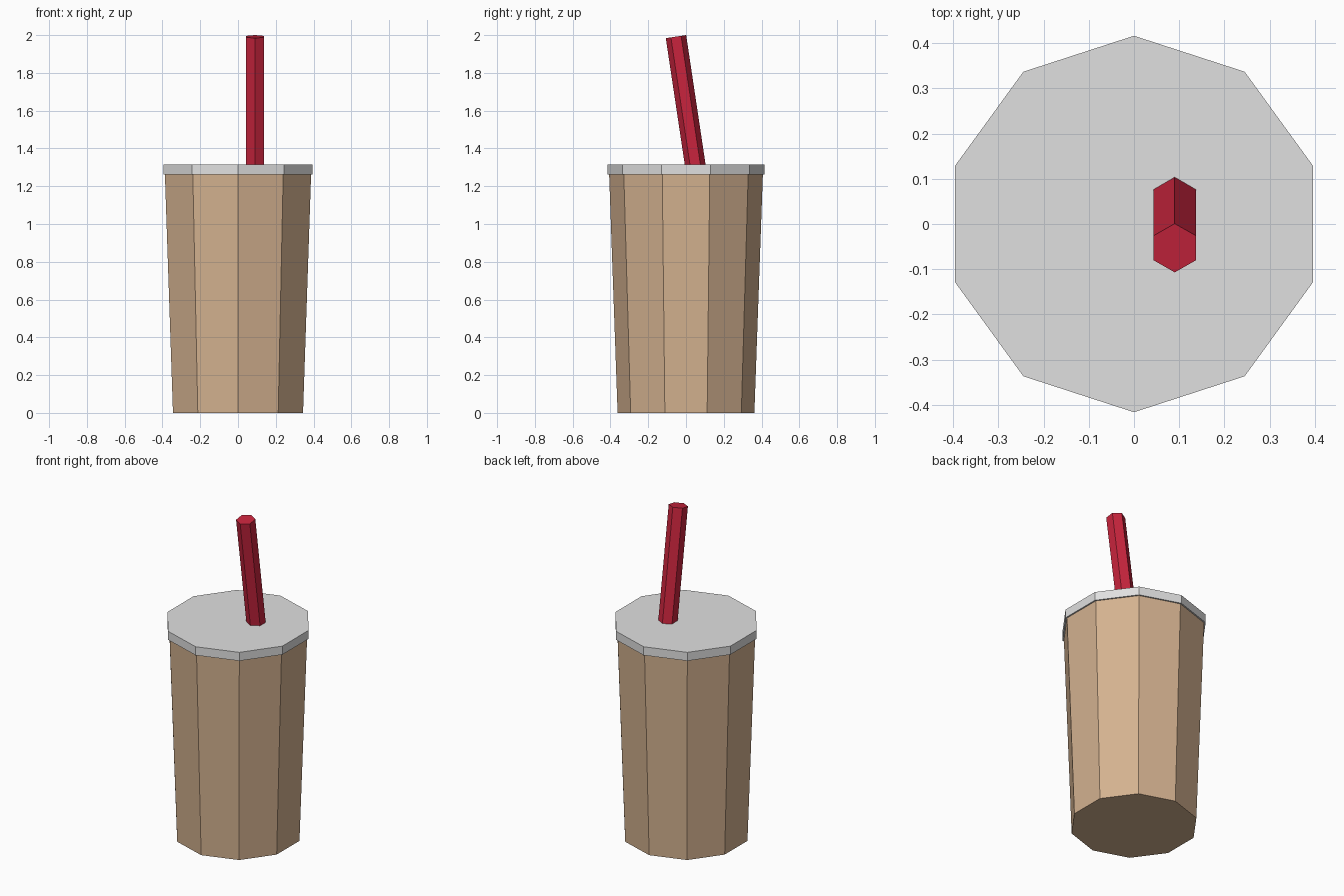
import bpy, bmesh, math
from mathutils import Matrix, Vector

if "Cube" in bpy.data.objects:
    bpy.data.objects.remove(bpy.data.objects["Cube"])


def material(name, srgb):
    lin = [(c / 255 / 12.92) if c < 10 else ((c / 255 + 0.055) / 1.055) ** 2.4 for c in srgb]
    m = bpy.data.materials.new(name)
    m.diffuse_color = (*lin, 1)
    m.use_nodes = True
    m.node_tree.nodes["Principled BSDF"].inputs["Base Color"].default_value = m.diffuse_color
    return m


def prism(name, sides, rings, mat, matrix=Matrix()):
    """Capped solid from (radius, height) rings, first corner on +y."""
    bm = bmesh.new()
    loops = []
    for r, z in rings:
        angles = [math.pi / 2 + 2 * math.pi * i / sides for i in range(sides)]
        loops.append([bm.verts.new((r * math.cos(a), r * math.sin(a), z)) for a in angles])
    for low, high in zip(loops, loops[1:]):
        for i in range(sides):
            j = (i + 1) % sides
            bm.faces.new((low[i], low[j], high[j], high[i]))
    bm.faces.new(loops[0][::-1])
    bm.faces.new(loops[-1])
    bm.transform(matrix)
    bmesh.ops.recalc_face_normals(bm, faces=bm.faces)
    me = bpy.data.meshes.new(name)
    bm.to_mesh(me)
    bm.free()
    me.materials.append(mat)
    ob = bpy.data.objects.new(name, me)
    bpy.context.collection.objects.link(ob)
    return ob


tan = material("cup tan", (212, 178, 144))
grey = material("lid grey", (224, 224, 224))
red = material("straw red", (200, 36, 61))

# Tapered ten-sided cup
prism("cup", 10, [(0.362, 0), (0.407, 1.265)], tan)

# Flat lid with a slight overhang
prism("lid", 10, [(0.416, 1.263), (0.416, 1.316)], grey)

# Six-sided straw leaning to the front, its foot hidden in the lid
top = Vector((0.09, -0.053, 1.992))
lean = Matrix.Translation(top) @ Matrix.Rotation(math.atan(0.15), 4, 'X')
prism("straw", 6, [(0.0545, -0.705), (0.0545, 0)], red, lean)
